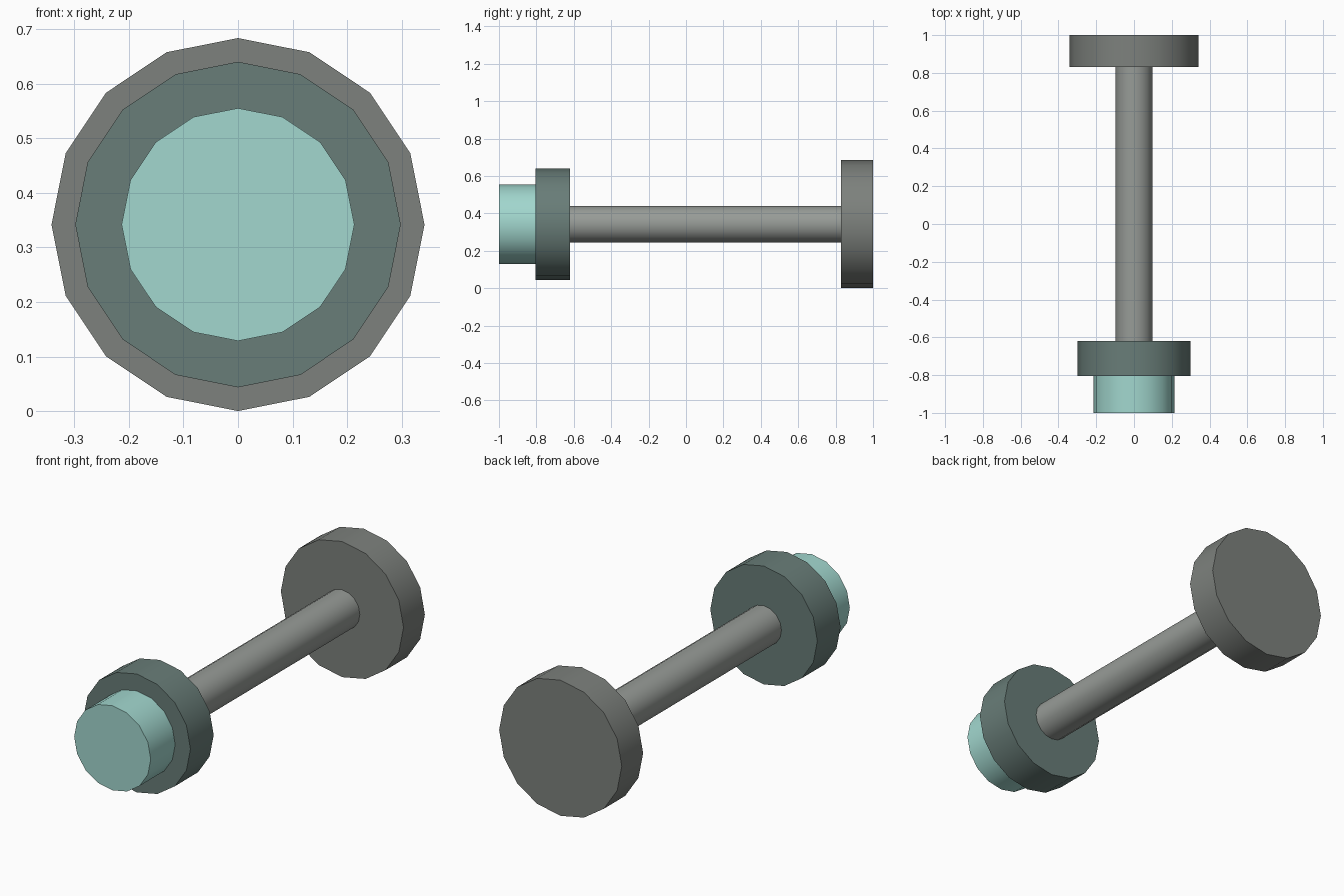
import bpy
import math

if "Cube" in bpy.data.objects:
    bpy.data.objects.remove(bpy.data.objects["Cube"])

AXIS_Z = 0.342  # height of the shared centre line
SIDES = 16


def disc(name, radius, y0, y1, color):
    """Cylinder along y with smooth sides and sharp rims."""
    bpy.ops.mesh.primitive_cylinder_add(
        vertices=SIDES, radius=radius, depth=y1 - y0,
        location=(0, (y0 + y1) / 2, AXIS_Z), rotation=(math.pi / 2, 0, 0))
    ob = bpy.context.object
    ob.name = name
    bpy.ops.object.transform_apply(location=False, rotation=True, scale=True)
    bpy.ops.object.shade_smooth_by_angle(angle=math.radians(30))
    mat = bpy.data.materials.new(name + "_colour")
    mat.diffuse_color = (*color, 1)
    mat.use_nodes = True
    mat.node_tree.nodes["Principled BSDF"].inputs["Base Color"].default_value = mat.diffuse_color
    ob.data.materials.append(mat)
    return ob


# Pale teal button at the front
disc("front_cap", 0.2135, -1.0, -0.805, (0.36, 0.68, 0.62))
# Dark teal collar behind it
disc("collar", 0.2985, -0.805, -0.62, (0.14, 0.205, 0.188))
# Grey connecting rod
disc("rod", 0.0985, -0.62, 0.83, (0.31, 0.33, 0.31))
# Dark grey disc at the back
disc("back_plate", 0.342, 0.83, 1.0, (0.205, 0.22, 0.205))
